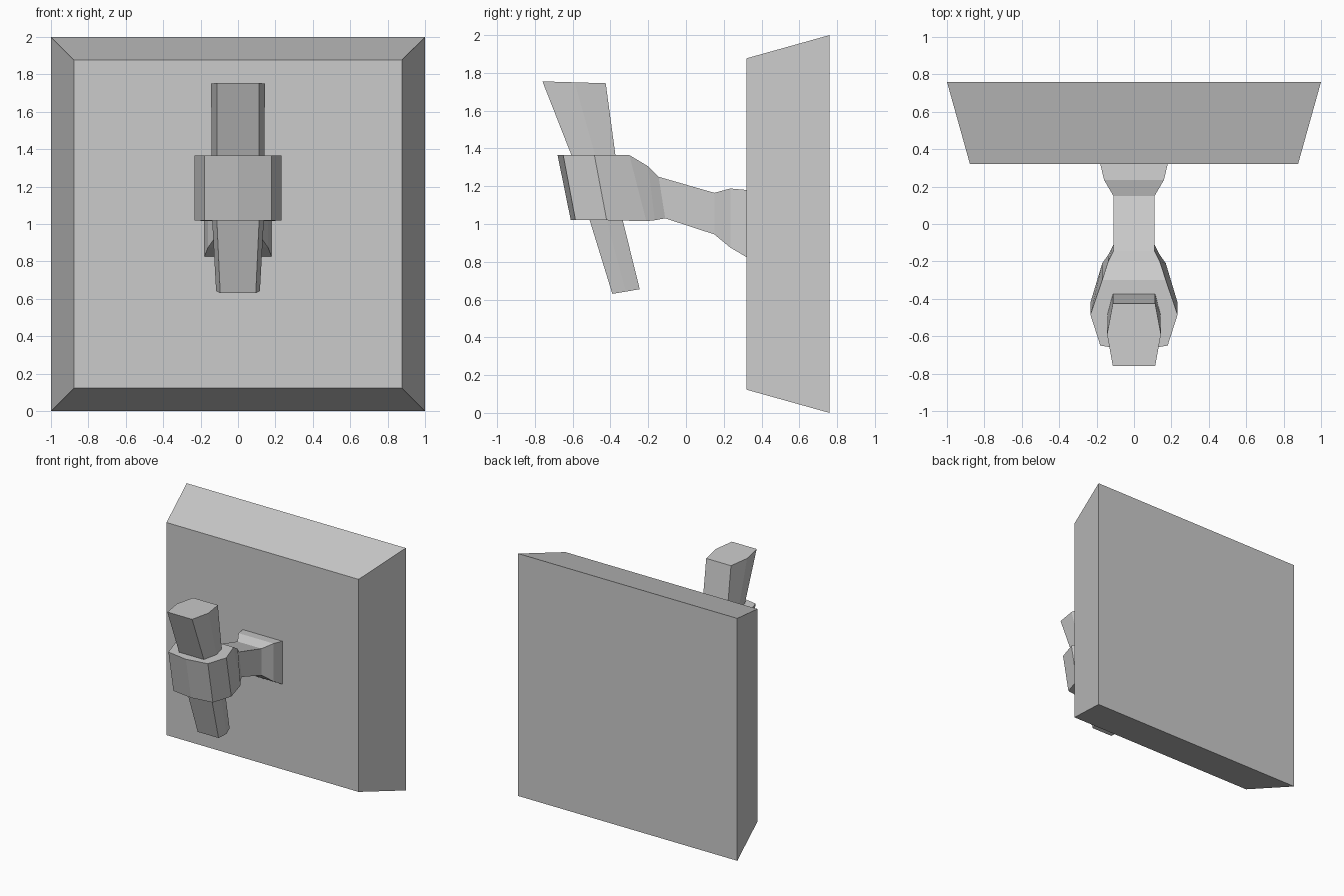
import bpy, bmesh

if "Cube" in bpy.data.objects:
    bpy.data.objects.remove(bpy.data.objects["Cube"])


def loft(name, rings):
    """Skin a list of equal-length vertex rings and cap both ends."""
    bm = bmesh.new()
    loops = [[bm.verts.new(p) for p in ring] for ring in rings]
    n = len(loops[0])
    for a, b in zip(loops, loops[1:]):
        for i in range(n):
            j = (i + 1) % n
            bm.faces.new((a[i], a[j], b[j], b[i]))
    bm.faces.new(loops[0])
    bm.faces.new(loops[-1])
    # collapse zero-width ends into a single edge
    bmesh.ops.remove_doubles(bm, verts=bm.verts, dist=0.0005)
    bmesh.ops.recalc_face_normals(bm, faces=bm.faces)
    mesh = bpy.data.meshes.new(name)
    bm.to_mesh(mesh)
    bm.free()
    obj = bpy.data.objects.new(name, mesh)
    bpy.context.collection.objects.link(obj)
    return obj


def wall_ring(half, y):
    return [(sx * half, y, 1 + sz * half)
            for sx, sz in ((-1, -1), (1, -1), (1, 1), (-1, 1))]


def bracket_ring(w, y_top, z_top, y_bot, z_bot):
    return [(-w, y_bot, z_bot), (w, y_bot, z_bot),
            (w, y_top, z_top), (-w, y_top, z_top)]


def torch_ring(w_in, w_out, front, mid, back):
    # front, mid and back are (y, z) pairs of a hexagon
    return [(-w_in, *front), (w_in, *front), (w_out, *mid),
            (w_in, *back), (-w_in, *back), (-w_out, *mid)]


# Wall block with bevelled sides
loft("wall_block", [wall_ring(0.877, 0.32), wall_ring(1.0, 0.76)])

# Holder collar flowing into the arm and flared wall mount
bracket = [
    (0.0, -0.68, 1.365, -0.61, 1.02),
    (0.18, -0.65, 1.365, -0.585, 1.02),
    (0.233, -0.485, 1.365, -0.42, 1.02),
    (0.17, -0.30, 1.365, -0.21, 1.015),
    (0.138, -0.20, 1.305, -0.165, 1.02),
    (0.11, -0.145, 1.25, -0.11, 1.03),
    (0.11, 0.15, 1.165, 0.15, 0.945),
    (0.16, 0.235, 1.188, 0.235, 0.875),
    (0.18, 0.32, 1.18, 0.32, 0.825),
]
loft("wall_bracket", [bracket_ring(*s) for s in bracket])

# Tilted hexagonal torch, widening upwards
torch = [
    (0.095, 0.117, (-0.39, 0.63), (-0.318, 0.642), (-0.245, 0.655)),
    (0.113, 0.138, (-0.51, 1.02), (-0.42, 1.02), (-0.335, 1.02)),
    (0.113, 0.141, (-0.605, 1.36), (-0.48, 1.36), (-0.373, 1.36)),
    (0.113, 0.144, (-0.76, 1.755), (-0.59, 1.75), (-0.425, 1.745)),
]
loft("torch", [torch_ring(*s) for s in torch])
